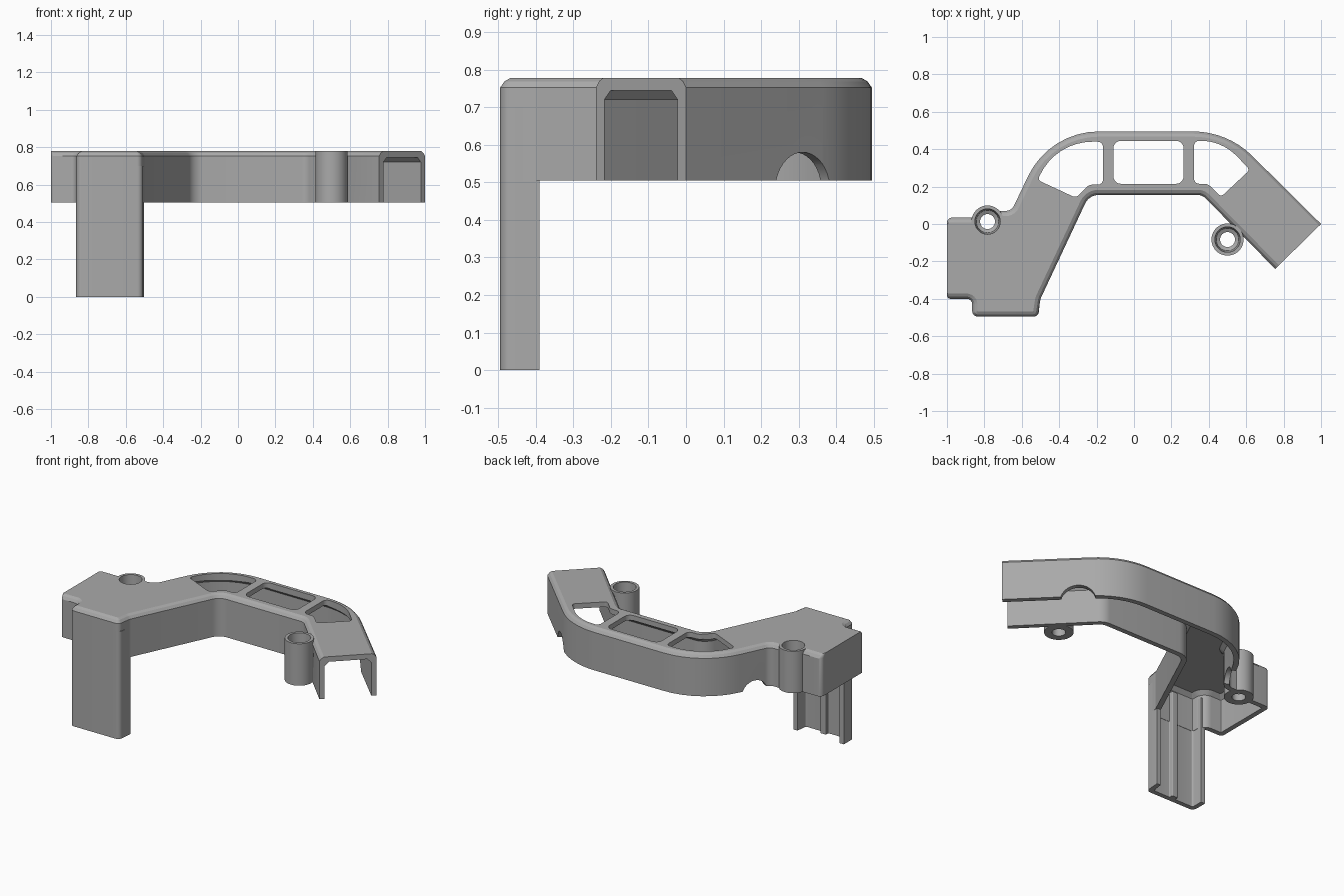
import bpy, bmesh, math
from mathutils import Vector, Matrix

if "Cube" in bpy.data.objects:
    bpy.data.objects.remove(bpy.data.objects["Cube"], do_unlink=True)

BOTTOM, TOP, WALL = 0.505, 0.778, 0.032

grey = bpy.data.materials.new("matte grey")
grey.use_nodes = True
grey.diffuse_color = (0.4, 0.4, 0.4, 1)
grey.node_tree.nodes["Principled BSDF"].inputs["Base Color"].default_value = (0.4, 0.4, 0.4, 1)


def rounded(points, insets=None, steps=8):
    """Counter-clockwise (x, y, radius) corners, each edge inset, corners rounded."""
    n = len(points)
    insets = insets or [0] * n
    pts = [Vector(p[:2]) for p in points]
    dirs = [(pts[(i + 1) % n] - pts[i]).normalized() for i in range(n)]
    ring = []
    for i in range(n):
        a, b = dirs[i - 1], dirs[i]
        turn = a.cross(b)
        da, db = insets[i - 1], insets[i]
        # mitred corner where the two inset edges meet
        corner = pts[i] + (a * db - b * da) * (1 / turn) * -1
        if points[i][2] == 0:
            ring.append(corner)
            continue
        sign = 1 if turn > 0 else -1
        r = max(points[i][2] - sign * (da + db) / 2, 0.004)
        angle = math.atan2(turn, a.dot(b))
        tangent = r * math.tan(abs(angle) / 2)
        normal = Vector((-a.y, a.x)) * sign
        centre = corner - a * tangent + normal * r
        for k in range(steps + 1):
            ring.append(centre + Matrix.Rotation(angle * k / steps, 2) @ (-normal * r))
    return ring


def finish(name, bm):
    bmesh.ops.recalc_face_normals(bm, faces=bm.faces)
    mesh = bpy.data.meshes.new(name)
    bm.to_mesh(mesh)
    bm.free()
    obj = bpy.data.objects.new(name, mesh)
    bpy.context.collection.objects.link(obj)
    mesh.materials.append(grey)
    return obj


def loft(name, layers, capped=True):
    """Skin equal-length rings given as (ring, z)."""
    bm = bmesh.new()
    rows = [[bm.verts.new((p[0], p[1], z)) for p in ring] for ring, z in layers]
    n = len(rows[0])
    pairs = list(zip(rows, rows[1:]))
    if not capped:
        pairs.append((rows[-1], rows[0]))
    for low, high in pairs:
        for i in range(n):
            j = (i + 1) % n
            bm.faces.new((low[i], low[j], high[j], high[i]))
    if capped:
        bm.faces.new(rows[0][::-1])
        bm.faces.new(rows[-1])
    return finish(name, bm)


def circle(centre, r, n=40):
    return [(centre[0] + r * math.cos(math.tau * i / n),
             centre[1] + r * math.sin(math.tau * i / n)) for i in range(n)]


def cut(target, cutter):
    mod = target.modifiers.new("cut", "BOOLEAN")
    mod.operation, mod.solver, mod.object = "DIFFERENCE", "EXACT", cutter
    bpy.context.view_layer.objects.active = target
    bpy.ops.object.modifier_apply(modifier=mod.name)
    bpy.data.objects.remove(cutter, do_unlink=True)


def smooth(obj):
    bpy.ops.object.select_all(action="DESELECT")
    obj.select_set(True)
    bpy.context.view_layer.objects.active = obj
    bpy.ops.object.shade_smooth_by_angle(angle=math.radians(25))


# Plan outline of the cover
outline = [
    (-1, -0.4, 0.02), (-0.865, -0.4, 0.03), (-0.865, -0.495, 0.03),
    (-0.515, -0.495, 0.03), (-0.5, -0.4, 0.06), (-0.24, 0.155, 0.08),
    (0.365, 0.155, 0.06), (0.755, -0.24, 0), (1, 0, 0),
    (0.5, 0.495, 0.45), (-0.452, 0.495, 0.42), (-0.655, 0.07, 0.05),
    (-0.74, 0.07, 0.02), (-0.8, 0.035, 0.02), (-1, 0.035, 0.03),
]
OPEN_END, FLAT_SIDE = 7, 14


def edges(value, end, side):
    values = [value] * len(outline)
    values[OPEN_END], values[FLAT_SIDE] = end, side
    return values


# Cover: solid with bevelled top rim, hollowed from below and at one end
cover = loft("cover", [
    (rounded(outline), BOTTOM),
    (rounded(outline), 0.752),
    (rounded(outline, edges(0.012, 0, 0)), 0.769),
    (rounded(outline, edges(0.028, 0, 0)), TOP)])
hollow = rounded(outline, edges(WALL, -0.1, WALL))
cut(cover, loft("hollow_cutter", [
    (hollow, 0.45), (hollow, 0.72),
    (rounded(outline, edges(WALL + 0.024, -0.1, WALL + 0.024)), 0.745)]))

# Windows in the top
windows = [
    [(-0.11, 0.215, 0.04), (0.265, 0.215, 0.04), (0.265, 0.445, 0.04), (-0.11, 0.445, 0.04)],
    [(-0.165, 0.21, 0.03), (-0.165, 0.44, 0.03), (-0.42, 0.44, 0.31),
     (-0.515, 0.235, 0.02), (-0.31, 0.14, 0.03), (-0.24, 0.21, 0.04)],
    [(0.32, 0.215, 0.03), (0.395, 0.215, 0.05), (0.465, 0.145, 0.02),
     (0.62, 0.29, 0.02), (0.47, 0.445, 0.27), (0.32, 0.445, 0.03)],
]
for shape in windows:
    ring = rounded(shape)
    cut(cover, loft("window_cutter", [(ring, 0.7), (ring, 0.9)]))

# Arched cable notches in the outer wall
for x, y, heading, radius in [(0.685, 0.31, 45, 0.105), (-0.61, 0.165, 154.5, 0.085)]:
    notch = loft("notch_cutter", [(circle((0, 0), radius), -0.06), (circle((0, 0), radius), 0.06)])
    turn = Matrix.Rotation(math.radians(heading), 4, "Z") @ Matrix.Rotation(math.pi / 2, 4, "Y")
    notch.data.transform(Matrix.Translation((x, y, 0.475)) @ turn)
    cut(cover, notch)

# Screw bosses with deep counterbores
bosses = []
for name, centre in [("right_boss", (-0.783, 0.013)), ("left_boss", (0.5, -0.083))]:
    bore = circle(centre, 0.075)
    cut(cover, loft("bore_cutter", [(bore, 0.45), (bore, 0.9)]))
    profile = [(0.04, BOTTOM), (0.086, BOTTOM), (0.086, TOP),
               (0.068, TOP), (0.06, 0.56), (0.04, 0.55)]
    bosses.append(loft(name, [(circle(centre, r), z) for r, z in profile], capped=False))

# Leg: channel section open to the back, with a shallow middle rib
section = [
    (-0.865, -0.39, 0), (-0.865, -0.495, 0.03), (-0.51, -0.495, 0.03), (-0.502, -0.39, 0),
    (-0.53, -0.39, 0), (-0.54, -0.465, 0.01), (-0.66, -0.465, 0.005), (-0.66, -0.44, 0.005),
    (-0.7, -0.44, 0.005), (-0.7, -0.465, 0.005), (-0.835, -0.465, 0.01), (-0.835, -0.39, 0),
]
leg_ring = rounded(section)
leg = loft("leg", [(leg_ring, 0), (leg_ring, 0.7)])

for part in [cover, leg] + bosses:
    smooth(part)
